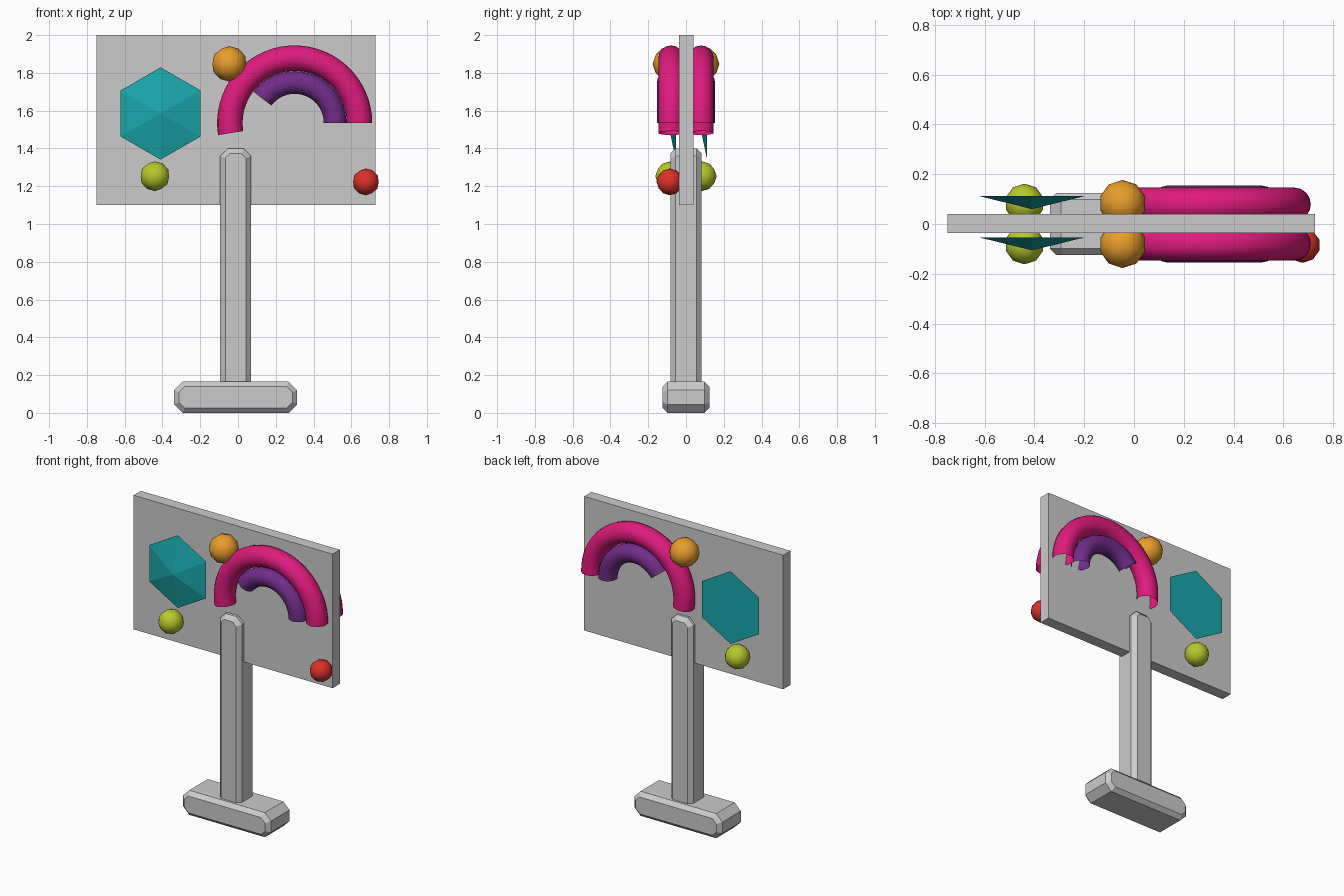
import bpy, bmesh, math
from mathutils import Matrix, Vector

if "Cube" in bpy.data.objects:
    bpy.data.objects.remove(bpy.data.objects["Cube"])


def material(name, rgb):
    m = bpy.data.materials.new(name)
    m.diffuse_color = (*[(c / 255) ** 2.2 for c in rgb], 1)
    m.use_nodes = True
    m.node_tree.nodes["Principled BSDF"].inputs["Base Color"].default_value = m.diffuse_color
    return m


def make(name, bm, mat=None, smooth=False):
    bmesh.ops.recalc_face_normals(bm, faces=bm.faces)
    me = bpy.data.meshes.new(name)
    bm.to_mesh(me)
    bm.free()
    for p in me.polygons:
        p.use_smooth = smooth
    if mat:
        me.materials.append(mat)
    ob = bpy.data.objects.new(name, me)
    bpy.context.collection.objects.link(ob)
    return ob


def bridge(bm, a, b, closed=True):
    n = len(a)
    for i in range(n if closed else n - 1):
        j = (i + 1) % n
        bm.faces.new((a[i], a[j], b[j], b[i]))


def chamfered_block(name, cx, hx, hy, z0, z1, corner, inset):
    """Octagonal outline in xz, with the front and back faces inset."""
    bm = bmesh.new()
    cz, hz = (z0 + z1) / 2, (z1 - z0) / 2

    def ring(y, d):
        w, h, c = hx - d, hz - d, corner - d * 0.586
        pts = [(w, c - h), (w, h - c), (w - c, h), (c - w, h),
               (-w, h - c), (-w, c - h), (c - w, -h), (w - c, -h)]
        return [bm.verts.new((cx + x, y, cz + z)) for x, z in pts]

    rings = [ring(-hy, inset), ring(inset - hy, 0), ring(hy - inset, 0), ring(hy, inset)]
    for a, b in zip(rings, rings[1:]):
        bridge(bm, a, b)
    bm.faces.new(rings[0])
    bm.faces.new(rings[-1])
    return make(name, bm)


def ball(name, x, y, z, r, mat):
    bm = bmesh.new()
    bmesh.ops.create_icosphere(bm, subdivisions=2, radius=r,
                               matrix=Matrix.Translation((x, y, z)))
    return make(name, bm, mat, True)


def arch(name, y, R, r, a0, a1, mat, steps=32, sides=16):
    """Open-ended bent tube around a shared arch centre."""
    bm = bmesh.new()
    rings = []
    for i in range(steps + 1):
        a = math.radians(a0 + (a1 - a0) * i / steps)
        out = Vector((math.cos(a), 0, math.sin(a)))
        ring = []
        for k in range(sides):
            t = 2 * math.pi * k / sides
            p = Vector((0.30, y, 1.535)) + out * (R + r * math.cos(t))
            ring.append(bm.verts.new(p + Vector((0, r * math.sin(t), 0))))
        rings.append(ring)
    for a, b in zip(rings, rings[1:]):
        bridge(bm, a, b)
    return make(name, bm, mat, True)


def hex_gem(name, y, mat):
    """Shallow six-sided pyramid whose tip points to the front."""
    bm = bmesh.new()
    bmesh.ops.create_cone(bm, cap_ends=True, segments=6, radius1=0.244, radius2=0,
                          depth=0.052, matrix=Matrix.Translation((-0.41, y, 1.585))
                          @ Matrix.Rotation(math.pi / 2, 4, 'X'))
    # turn so that a corner points straight up
    if max(v.co.z for v in bm.verts) < 1.82:
        bmesh.ops.rotate(bm, verts=bm.verts, cent=(-0.41, y, 1.585),
                         matrix=Matrix.Rotation(math.pi / 6, 3, 'Y'))
    return make(name, bm, mat)


# stand and sign board
chamfered_block("base", -0.0125, 0.326, 0.124, 0, 0.165, 0.045, 0.026)
chamfered_block("post", -0.0125, 0.082, 0.083, 0.10, 1.40, 0.04, 0.027)
bm = bmesh.new()
bmesh.ops.create_cube(bm, size=1, matrix=Matrix.Translation((-0.011, 0.002, 1.55))
                      @ Matrix.Diagonal((1.478, 0.077, 0.90, 1)))
make("board", bm)

magenta = material("magenta", (222, 32, 125))
purple = material("purple", (112, 48, 135))
teal = material("teal", (32, 165, 170))
orange = material("orange", (232, 155, 48))
lime = material("lime", (182, 200, 48))
red = material("red", (218, 52, 45))

# decorations repeated on both faces of the board
for side, s in (("front", -1), ("back", 1)):
    arch(side + "_large_arch", s * 0.079, 0.343, 0.0675, 0, 189, magenta)
    arch(side + "_small_arch", s * 0.094, 0.214, 0.060, 0, 143, purple)
    ball(side + "_orange_ball", -0.046, s * 0.083, 1.848, 0.094, orange)
    ball(side + "_lime_ball", -0.44, s * 0.083, 1.253, 0.079, lime)
    hex_gem(side + "_hexagon", s * 0.083 + 0.003, teal)

# single ball on the front corner
ball("corner_ball", 0.677, -0.085, 1.223, 0.071, red)
